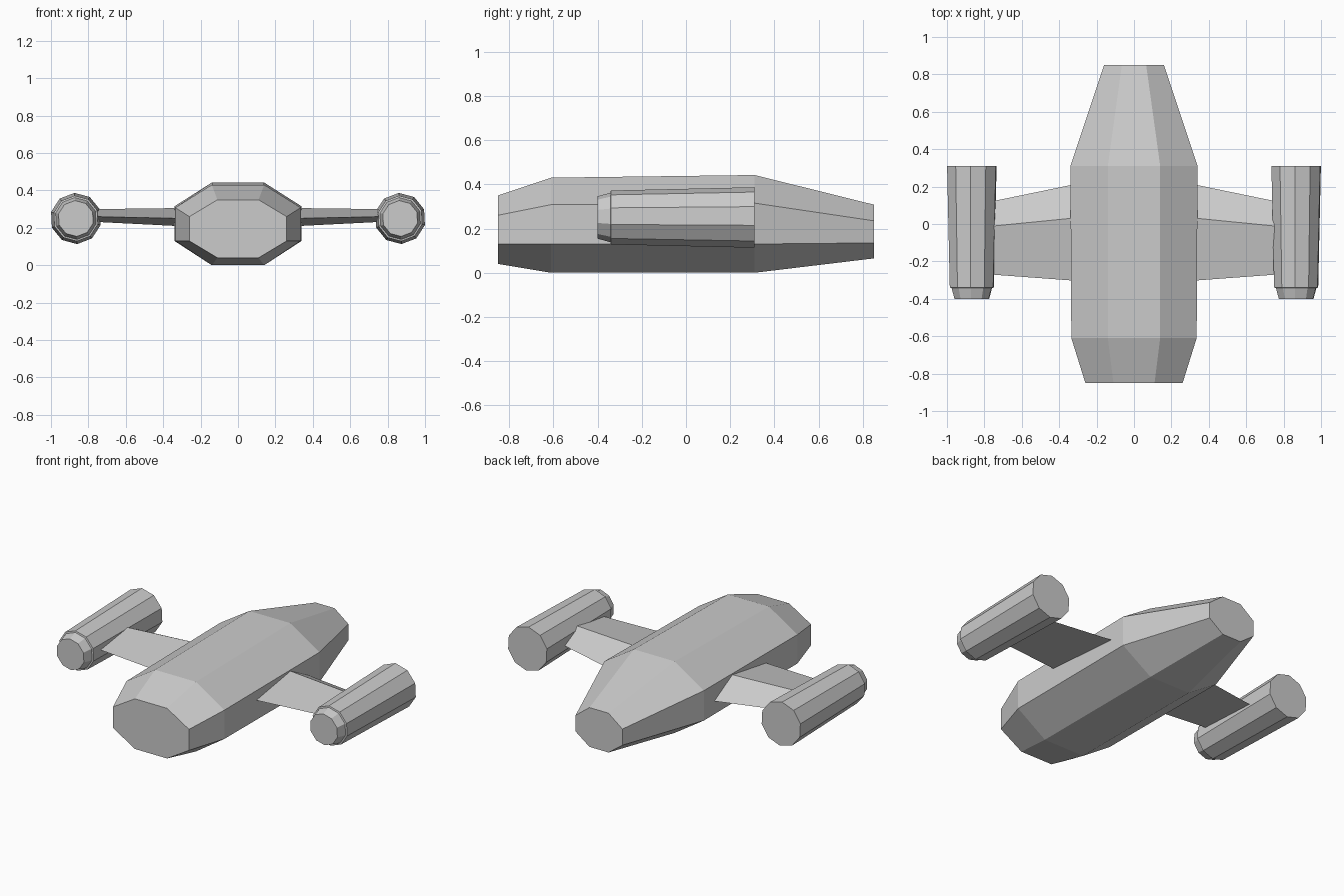
import bpy
import math

cube = bpy.data.objects.get("Cube")
if cube:
    bpy.data.objects.remove(cube)

# One plain hull colour
grey = bpy.data.materials.new("hull_grey")
grey.use_nodes = True
grey.diffuse_color = (0.6, 0.6, 0.6, 1)
grey.node_tree.nodes["Principled BSDF"].inputs["Base Color"].default_value = (0.6, 0.6, 0.6, 1)


def loft(name, rings):
    """Join matching rings, each counter-clockwise seen along +axis, and cap the ends."""
    n = len(rings[0])
    verts = [v for ring in rings for v in ring]
    faces = [tuple(range(n))[::-1], tuple(range(len(verts) - n, len(verts)))]
    for r in range(len(rings) - 1):
        a, b = r * n, (r + 1) * n
        for i in range(n):
            j = (i + 1) % n
            faces.append((a + i, a + j, b + j, b + i))
    mesh = bpy.data.meshes.new(name)
    mesh.from_pydata(verts, [], faces)
    mesh.materials.append(grey)
    obj = bpy.data.objects.new(name, mesh)
    bpy.context.collection.objects.link(obj)
    return obj


def hull_ring(y, narrow, wide, bottom, low, high, top):
    half = [(narrow, bottom), (wide, low), (wide, high), (narrow, top)]
    ring = half + [(-x, z) for x, z in reversed(half)]
    return [(x, y, z) for x, z in reversed(ring)]


# Body: stretched octagon, tapered at both ends
loft("fuselage", [
    hull_ring(-0.85, 0.11, 0.26, 0.04, 0.13, 0.26, 0.35),
    hull_ring(-0.61, 0.14, 0.335, 0.0, 0.13, 0.308, 0.43),
    hull_ring(0.31, 0.14, 0.34, 0.0, 0.13, 0.315, 0.442),
    hull_ring(0.85, 0.065, 0.16, 0.065, 0.135, 0.235, 0.308),
])


def engine_ring(cx, y, radius):
    angles = [math.radians(21 - 36 * k) for k in range(10)]
    return [(cx + radius * math.cos(a), y, 0.25 + radius * math.sin(a)) for a in angles]


for side, s in (("left", 1), ("right", -1)):
    # Ten-sided engine pod with a stepped, tapered nose
    loft(side + "_engine", [engine_ring(s * 0.867, y, r) for y, r in (
        (-0.40, 0.096), (-0.342, 0.112), (-0.34, 0.122), (0.31, 0.137))])

    # Triangular-section wing: leading edge, ridge, trailing edge
    root = [(-0.305, 0.25), (0.035, 0.306), (0.218, 0.208)]
    tip = [(-0.27, 0.26), (-0.012, 0.30), (0.12, 0.232)]
    rings = [[(s * x, y, z) for y, z in edge] for x, edge in ((0.29, root), (0.765, tip))]
    for ring in rings:
        if s > 0:
            ring.reverse()
    wing = loft(side + "_wing", rings)
    # Keep face normals pointing outward
    bpy.context.view_layer.objects.active = wing
    bpy.ops.object.select_all(action='DESELECT')
    wing.select_set(True)
    bpy.ops.object.mode_set(mode='EDIT')
    bpy.ops.mesh.select_all(action='SELECT')
    bpy.ops.mesh.normals_make_consistent(inside=False)
    bpy.ops.object.mode_set(mode='OBJECT')
